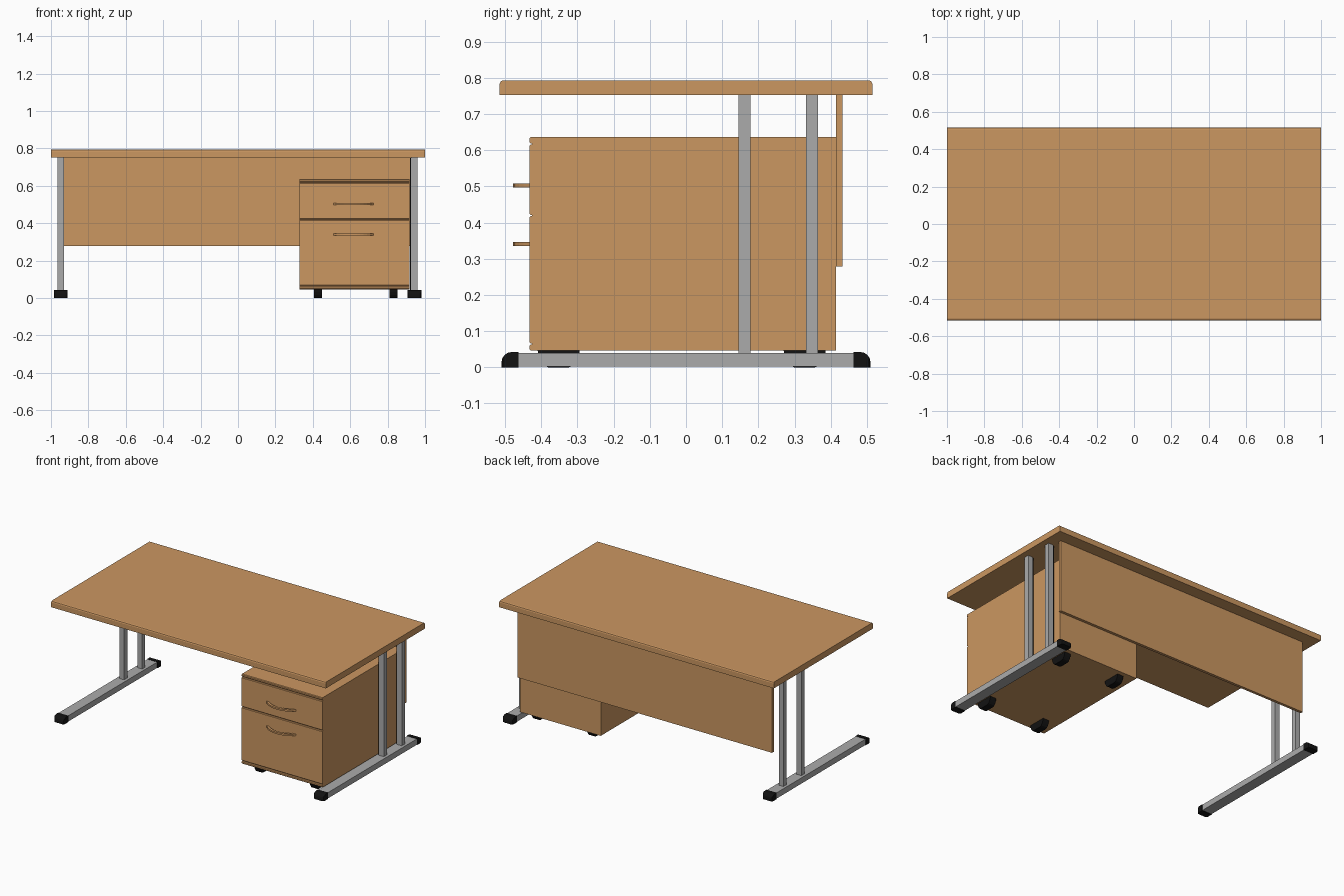
import bpy, bmesh, math

if "Cube" in bpy.data.objects:
    bpy.data.objects.remove(bpy.data.objects["Cube"])


def material(name, rgb):
    m = bpy.data.materials.new(name)
    m.diffuse_color = (*rgb, 1)
    m.use_nodes = True
    m.node_tree.nodes["Principled BSDF"].inputs["Base Color"].default_value = m.diffuse_color
    return m


WOOD = material("beech wood", (0.60, 0.31, 0.12))
GREY = material("grey metal", (0.41, 0.41, 0.41))
BLACK = material("black plastic", (0.006, 0.006, 0.006))


def finish(bm, name, mat):
    bmesh.ops.recalc_face_normals(bm, faces=bm.faces)
    me = bpy.data.meshes.new(name)
    bm.to_mesh(me)
    bm.free()
    me.materials.append(mat)
    ob = bpy.data.objects.new(name, me)
    bpy.context.collection.objects.link(ob)
    return ob


def prism(name, mat, pts, to3d, step, bevel=None):
    """Extrude a closed outline; bevel = (width, segments, edge test)."""
    bm = bmesh.new()
    face = bm.faces.new([bm.verts.new(to3d(a, b)) for a, b in pts])
    ext = bmesh.ops.extrude_face_region(bm, geom=[face])
    bmesh.ops.translate(bm, vec=step, verts=[v for v in ext["geom"] if isinstance(v, bmesh.types.BMVert)])
    bmesh.ops.recalc_face_normals(bm, faces=bm.faces)
    if bevel:
        width, segs, test = bevel
        edges = [e for e in bm.edges if test(e.verts[0].co, e.verts[1].co)]
        bmesh.ops.bevel(bm, geom=edges, offset=width, segments=segs, profile=0.5, affect='EDGES')
    return finish(bm, name, mat)


def box(name, mat, x, y, z, bevel=None):
    pts = [(x[0], y[0]), (x[1], y[0]), (x[1], y[1]), (x[0], y[1])]
    return prism(name, mat, pts, lambda a, b: (a, b, z[0]), (0, 0, z[1] - z[0]), bevel)


# Desktop with softened long top edges
def long_top(a, b):
    return min(a.z, b.z) > 0.78 and abs(a.x - b.x) > 1


box("desktop", WOOD, (-1, 1), (-0.515, 0.515), (0.752, 0.793), (0.009, 2, long_top))

# Modesty panel
box("modesty_panel", WOOD, (-0.93, 0.924), (0.415, 0.433), (0.278, 0.752))

# T-shaped leg frames
for side, cx in (("left", -0.948), ("right", 0.943)):
    box(side + "_foot_rail", GREY, (cx - 0.035, cx + 0.035), (-0.467, 0.463), (0.002, 0.04))
    for i, y0 in enumerate((0.145, 0.332)):
        box(f"{side}_post_{i + 1}", GREY, (cx - 0.017, cx + 0.017), (y0, y0 + 0.033), (0.039, 0.752))
    # Rounded end caps
    for end, s in (("front", -1), ("back", 1)):
        arc = [(0.482 + 0.028 * math.sin(t * math.pi / 8), 0.014 + 0.028 * math.cos(t * math.pi / 8))
               for t in range(5)]
        pts = [(0.463, 0), (0.51, 0)] + arc[::-1] + [(0.463, 0.042)]

        def upright(a, b):
            return (min(abs(a.y), abs(b.y)) > 0.505 and abs(a.x - b.x) < 1e-5)

        prism(f"{side}_{end}_foot_cap", BLACK, pts, lambda a, b: (cx - 0.037, s * a, b),
              (0.074, 0, 0), (0.012, 2, upright))

# Dark cable strip on the inner face of the right posts
for i, y0 in enumerate((0.145, 0.332)):
    box(f"cable_strip_{i + 1}", BLACK, (0.919, 0.927), (y0 + 0.002, y0 + 0.031), (0.041, 0.75))

# Drawer pedestal
X0, X1 = 0.33, 0.917
box("pedestal_body", WOOD, (X0, X1), (-0.426, 0.415), (0.046, 0.636))


def front_edge(a, b):
    return max(a.y, b.y) < -0.43 and abs(a.x - b.x) > 0.1


for name, z0, z1 in (("pedestal_base_edge", 0.046, 0.063), ("lower_drawer_front", 0.066, 0.418),
                     ("upper_drawer_front", 0.421, 0.616), ("pedestal_top_edge", 0.619, 0.636)):
    box(name, WOOD, (X0, X1), (-0.433, -0.425), (z0, z1), (0.004, 1, front_edge))

# Bow handles: crescent between a deep outer and a shallower inner arc
for name, z in (("upper_handle", 0.502), ("lower_handle", 0.341)):
    n = 12
    us = [-1 + 2 * i / n for i in range(n + 1)]
    outer = [(0.617 + 0.108 * u, -0.432 - 0.046 * (1 - abs(u) ** 2.5)) for u in us]
    inner = [(0.617 + 0.088 * u, -0.432 - 0.030 * (1 - abs(u) ** 2.5)) for u in us]
    prism(name, WOOD, outer + inner[::-1], lambda a, b: (a, b, z - 0.0055), (0, 0, 0.011))

# Castors: flat-bottomed half rounds under the pedestal
for i, x in enumerate((0.428, 0.832)):
    for j, y in enumerate((-0.352, 0.328)):
        r = 0.058
        pts = [(y + r * math.cos(t), 0.047 - 0.06 * math.sin(t))
               for t in (k * math.pi / 12 for k in range(13))]
        pts = [(a, max(b, 0)) for a, b in pts]
        flat = [p for p in pts if p[1] == 0]
        pts = [p for p in pts if p[1] > 0 or p in (flat[0], flat[-1])]
        prism(f"castor_{i + 1}_{j + 1}", BLACK, pts, lambda a, b: (x - 0.022, a, b), (0.044, 0, 0))
